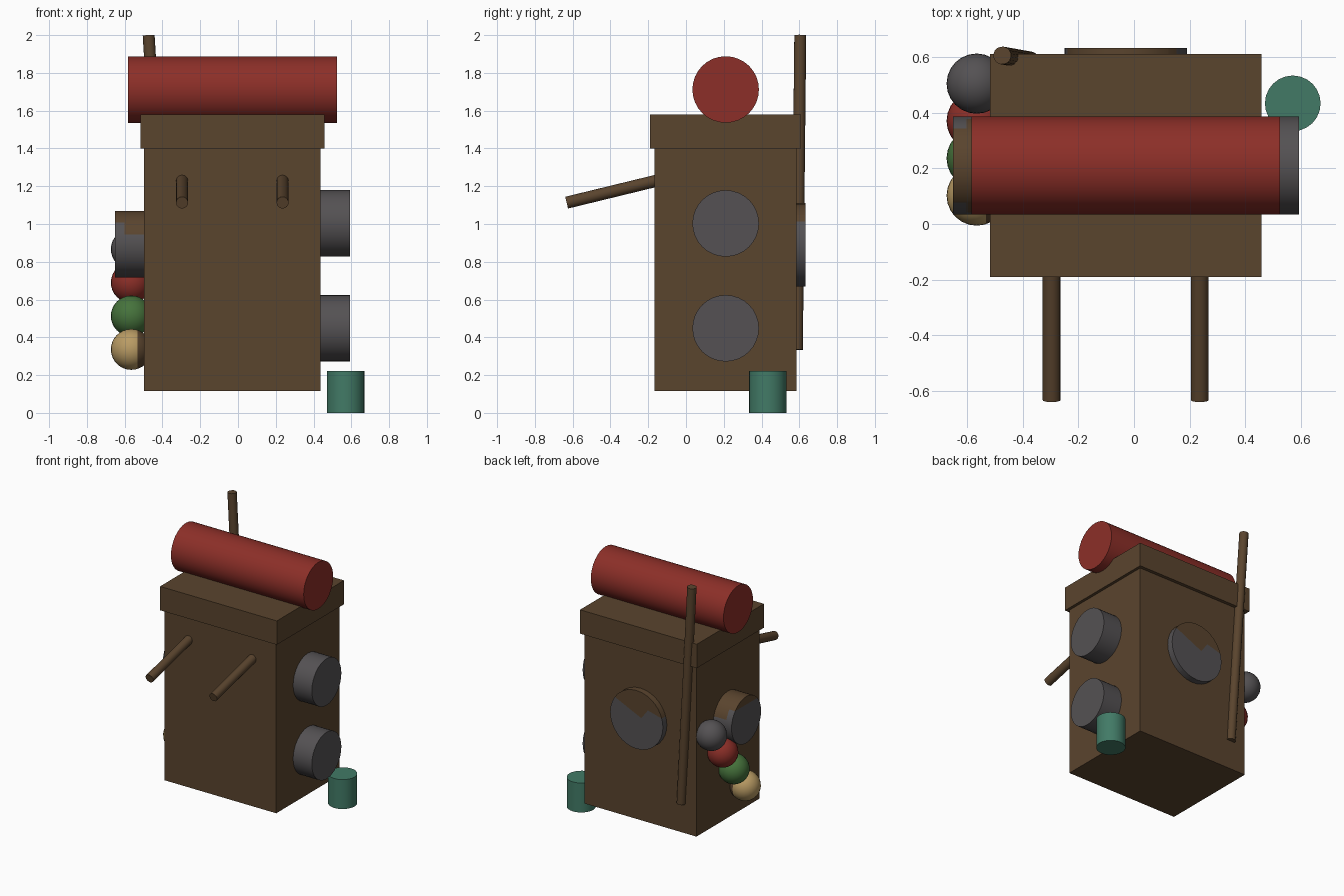
import bpy, bmesh, math
from mathutils import Vector, Matrix

cube = bpy.data.objects.get("Cube")
if cube:
    bpy.data.objects.remove(cube, do_unlink=True)


def material(name, rgb):
    m = bpy.data.materials.new(name)
    m.use_nodes = True
    m.diffuse_color = (*rgb, 1)
    bsdf = next(n for n in m.node_tree.nodes if n.type == 'BSDF_PRINCIPLED')
    bsdf.inputs["Base Color"].default_value = (*rgb, 1)
    return m


BROWN = material("brown leather", (.102, .058, .027))
GREY = material("dark grey", (.089, .083, .087))
RED = material("deep red", (.262, .028, .021))
TEAL = material("teal", (.054, .195, .133))
GREEN = material("leaf green", (.061, .171, .045))
TAN = material("tan", (.485, .328, .127))


def finish(name, bm, mat, cuts=(), patch=None):
    """Make the object; faces where patch(centre) is true become brown."""
    for point, normal in cuts:
        bmesh.ops.bisect_plane(bm, geom=bm.verts[:] + bm.edges[:] + bm.faces[:],
                               plane_co=point, plane_no=normal)
    if patch:
        for f in bm.faces:
            f.material_index = int(patch(f.calc_center_median()))
    mesh = bpy.data.meshes.new(name)
    bm.to_mesh(mesh)
    bm.free()
    mesh.materials.append(mat)
    if patch:
        mesh.materials.append(BROWN)
    ob = bpy.data.objects.new(name, mesh)
    bpy.context.collection.objects.link(ob)
    bpy.ops.object.select_all(action='DESELECT')
    ob.select_set(True)
    bpy.context.view_layer.objects.active = ob
    bpy.ops.object.shade_smooth_by_angle(angle=math.radians(35))


def box(name, low, high, mat):
    low, high = Vector(low), Vector(high)
    bm = bmesh.new()
    place = Matrix.Translation((low + high) / 2) @ Matrix.Diagonal((*(high - low), 1))
    bmesh.ops.create_cube(bm, size=1, matrix=place)
    finish(name, bm, mat)


def rod(name, start, end, radius, mat, sides=32, **paint):
    start, end = Vector(start), Vector(end)
    axis = end - start
    place = Matrix.Translation((start + end) / 2) @ axis.to_track_quat('Z', 'Y').to_matrix().to_4x4()
    bm = bmesh.new()
    bmesh.ops.create_cone(bm, cap_ends=True, segments=sides, radius1=radius,
                          radius2=radius, depth=axis.length, matrix=place)
    finish(name, bm, mat, **paint)


def ball(name, centre, radius, mat, **paint):
    bm = bmesh.new()
    bmesh.ops.create_uvsphere(bm, u_segments=24, v_segments=16, radius=radius,
                              matrix=Matrix.Translation(centre))
    finish(name, bm, mat, **paint)


# Pack body, lid and bedroll
box("pack_body", (-.497, -.167, .115), (.436, .585, 1.41), BROWN)
box("pack_lid", (-.517, -.19, 1.4), (.457, .61, 1.58), BROWN)
rod("bedroll", (-.583, .21, 1.712), (.524, .21, 1.712), .176, RED)

# Two drums on the left side
for label, z in (("upper", 1.003), ("lower", .448)):
    rod(label + "_drum", (.41, .21, z), (.592, .21, z), .176, GREY)

# Drum on the right side with a leather patch over its top
DRUM_Z, STEP_X = .894, -.602
rod("right_drum", (-.47, .21, DRUM_Z), (-.65, .21, DRUM_Z), .176, GREY,
    cuts=[((STEP_X, 0, 0), (1, 0, 0)),
          ((0, 0, DRUM_Z + .05), (0, 0, 1)),
          ((0, 0, DRUM_Z + .115), (0, 0, 1))],
    patch=lambda c: c.z > DRUM_Z + (.05 if c.x > STEP_X else .115))

# Round back plate with a notched leather patch along its upper right edge
PLATE = Vector((-.03, 0, .89))
PLATE_R = .22
notch = [(-.8, .55), (.18, .1), (.43, .43), (1, .28)]


def on_plate(u, v):
    return PLATE + PLATE_R * Vector((-u, 0, v))


def above_notch(c):
    u, v = (PLATE.x - c.x) / PLATE_R, (c.z - PLATE.z) / PLATE_R
    segments = list(zip(notch, notch[1:]))
    (a, b), (p, q) = next((s for s in segments if u < s[1][0]), segments[-1])
    return v > b + (u - a) * (q - b) / (p - a)


plate_cuts = []
for a, b in zip(notch, notch[1:]):
    along = on_plate(*b) - on_plate(*a)
    plate_cuts.append((on_plate(*a), along.cross(Vector((0, 1, 0))).normalized()))
rod("back_plate", (PLATE.x, .57, PLATE.z), (PLATE.x, .632, PLATE.z), PLATE_R, GREY,
    cuts=plate_cuts, patch=above_notch)

# Handles and walking staff
for label, x in (("right", -.296), ("left", .236)):
    rod(label + "_handle", (x, -.16, 1.228), (x, -.632, 1.113), .032, BROWN, sides=16)
rod("staff", (-.473, .605, 2), (-.372, .587, .335), .032, BROWN, sides=16)

# Row of hanging balls, the lowest one with a leather backing
for i, (label, mat) in enumerate((("tan", TAN), ("green", GREEN), ("red", RED), ("grey", GREY))):
    paint = {}
    if mat is TAN:
        paint = dict(cuts=[((-.532, 0, 0), (1, 0, 0))], patch=lambda c: c.x > -.532)
    ball(label + "_ball", (-.565, .102 + .134 * i, .336 + .177 * i), .108, mat, **paint)

# Cup beside the pack
rod("cup", (.57, .433, 0), (.57, .433, .222), .1, TEAL, sides=24)
